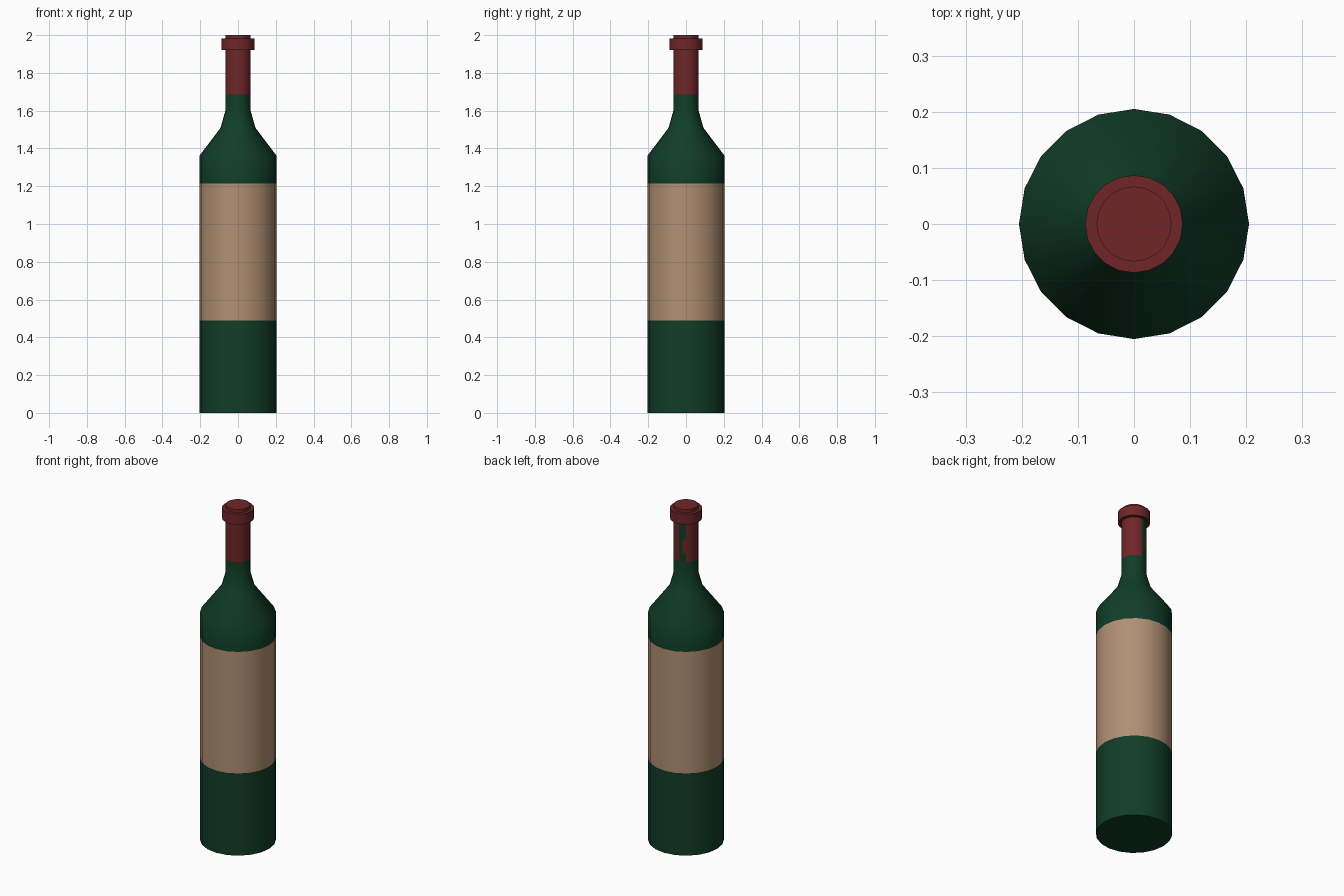
import bpy, bmesh, math

if "Cube" in bpy.data.objects:
    bpy.data.objects.remove(bpy.data.objects["Cube"])

SIDES = 20


def material(name, srgb):
    m = bpy.data.materials.new(name)
    lin = [((c / 255 + 0.055) / 1.055) ** 2.4 if c > 10 else c / 255 / 12.92 for c in srgb]
    m.diffuse_color = (*lin, 1)
    m.use_nodes = True
    m.node_tree.nodes["Principled BSDF"].inputs["Base Color"].default_value = m.diffuse_color
    return m


green = material("bottle_green", (17, 61, 41))
tan = material("label_tan", (176, 144, 115))
red = material("foil_red", (112, 38, 40))


def lathe(name, profile, mats, rule, cap_bottom=False, cap_top=False):
    """Spin (radius, z) points round z; rule(segment, side) picks the material."""
    bm = bmesh.new()
    rings = []
    for r, z in profile:
        rings.append([bm.verts.new((r * math.cos(a), r * math.sin(a), z))
                      for a in (2 * math.pi * i / SIDES for i in range(SIDES))])
    for s in range(len(rings) - 1):
        lo, hi = rings[s], rings[s + 1]
        for i in range(SIDES):
            j = (i + 1) % SIDES
            f = bm.faces.new((lo[i], lo[j], hi[j], hi[i]))
            f.material_index = rule(s, i)
    if cap_bottom:
        bm.faces.new(rings[0][::-1])
    if cap_top:
        bm.faces.new(rings[-1])
    me = bpy.data.meshes.new(name)
    bm.to_mesh(me)
    bm.free()
    for m in mats:
        me.materials.append(m)
    ob = bpy.data.objects.new(name, me)
    bpy.context.collection.objects.link(ob)
    bpy.ops.object.select_all(action='DESELECT')
    ob.select_set(True)
    bpy.context.view_layer.objects.active = ob
    bpy.ops.object.shade_smooth_by_angle(angle=math.radians(50))
    return ob


# Glass body, with the wrap-around label as one band of the wall
body = [(0.205, 0), (0.205, 0.49), (0.205, 1.215), (0.205, 1.36),
        (0.092, 1.51), (0.067, 1.60), (0.067, 1.685)]
lathe("glass_bottle", body, [green, tan], lambda s, i: int(s == 1), cap_bottom=True)

# Foil capsule with lip; a gap at the back shows the green glass
foil = [(0.067, 1.685), (0.067, 1.74), (0.067, 1.82), (0.067, 1.92),
        (0.087, 1.92), (0.087, 1.982), (0.067, 1.982), (0.067, 2.0)]
gap = {0: (5, 6), 1: (5,), 2: (5, 6), 3: (4, 5, 6)}
lathe("foil_capsule", foil, [red, green], lambda s, i: int(i in gap.get(s, ())), cap_top=True)
